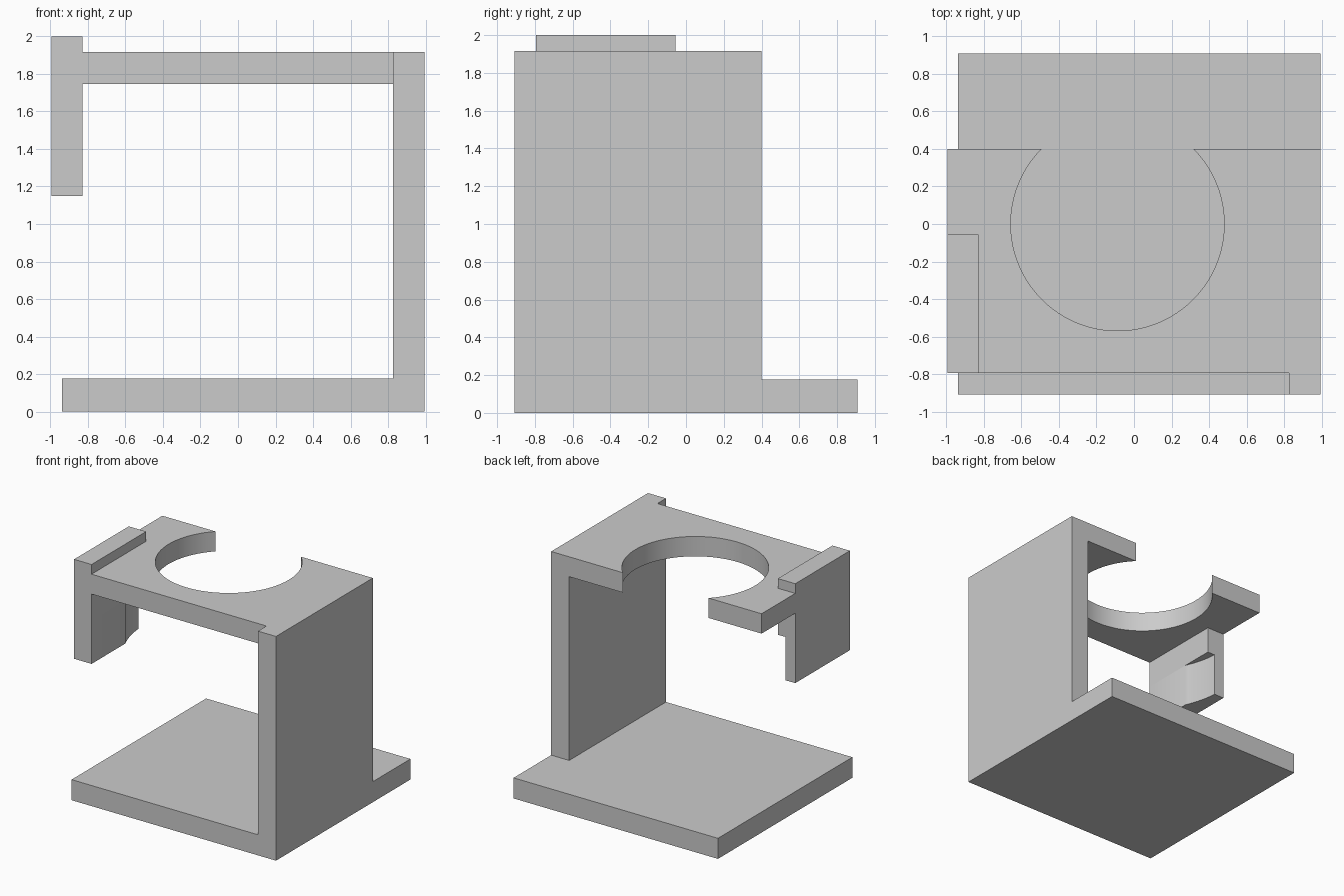
import bpy
import bmesh
import math

if "Cube" in bpy.data.objects:
    bpy.data.objects.remove(bpy.data.objects["Cube"], do_unlink=True)

# One plain grey for the whole bracket
grey = bpy.data.materials.new("plain_grey")
grey.use_nodes = True
colour = (0.6, 0.6, 0.6, 1.0)
grey.diffuse_color = colour
grey.node_tree.nodes["Principled BSDF"].inputs["Base Color"].default_value = colour

# Main dimensions
LEFT, RIGHT = -0.995, 0.995
FRONT, BACK = -0.908, 0.908
WALL_IN, WALL_BACK = 0.825, 0.4
BASE_TOP, DECK_LOW, DECK_TOP = 0.176, 1.747, 1.917
CLIP_IN, CLIP_FRONT, CLIP_BACK = -0.83, -0.793, -0.055
CLIP_LOW, POCKET_TOP = 1.15, 1.52
CENTRE, HOLE_R, POCKET_R = -0.088, 0.569, 0.815


def prism(name, slabs):
    """Extrude plan outlines upward; each slab is (outline, low, high)."""
    bm = bmesh.new()
    for outline, low, high in slabs:
        face = bm.faces.new([bm.verts.new((x, y, low)) for x, y in outline])
        ext = bmesh.ops.extrude_face_region(bm, geom=[face])
        verts = [v for v in ext["geom"] if isinstance(v, bmesh.types.BMVert)]
        bmesh.ops.translate(bm, verts=verts, vec=(0, 0, high - low))
    bmesh.ops.recalc_face_normals(bm, faces=bm.faces)
    mesh = bpy.data.meshes.new(name)
    bm.to_mesh(mesh)
    bm.free()
    mesh.materials.append(grey)
    obj = bpy.data.objects.new(name, mesh)
    bpy.context.collection.objects.link(obj)
    bpy.ops.object.select_all(action="DESELECT")
    obj.select_set(True)
    bpy.context.view_layer.objects.active = obj
    bpy.ops.object.shade_smooth_by_angle(angle=math.radians(30))
    return obj


def rect(x0, x1, y0, y1):
    return [(x0, y0), (x1, y0), (x1, y1), (x0, y1)]


def arc(radius, start, end, steps):
    angles = [start + (end - start) * i / steps for i in range(steps + 1)]
    return [(CENTRE + radius * math.cos(a), radius * math.sin(a)) for a in angles]


# Base plate and side wall
prism("base_plate", [(rect(-0.938, RIGHT, FRONT, BACK), 0, BASE_TOP)])
prism("side_wall", [(rect(WALL_IN, RIGHT, FRONT, WALL_BACK), BASE_TOP, DECK_TOP)])

# Top deck with a round opening that breaks through the back edge
mouth = math.asin(WALL_BACK / HOLE_R)
opening = arc(HOLE_R, mouth, -math.pi - mouth, 72)
deck = [(CLIP_IN, CLIP_FRONT), (WALL_IN, CLIP_FRONT), (WALL_IN, WALL_BACK)]
deck += opening
deck += [(LEFT, WALL_BACK), (LEFT, CLIP_BACK), (CLIP_IN, CLIP_BACK)]
prism("top_deck", [(deck, DECK_LOW, DECK_TOP)])

# Hanging clip, its lower inside corner hollowed by a wider cylinder
pocket_start = math.pi + math.acos((CENTRE - CLIP_IN) / POCKET_R)
pocket_end = math.pi + math.asin(-CLIP_BACK / POCKET_R)
lower = [(LEFT, CLIP_BACK), (LEFT, CLIP_FRONT), (CLIP_IN, CLIP_FRONT)]
lower += arc(POCKET_R, pocket_start, pocket_end, 16)
upper = rect(LEFT, CLIP_IN, CLIP_FRONT, CLIP_BACK)
prism("hanging_clip", [(lower, CLIP_LOW, POCKET_TOP), (upper, POCKET_TOP, 2.0)])
